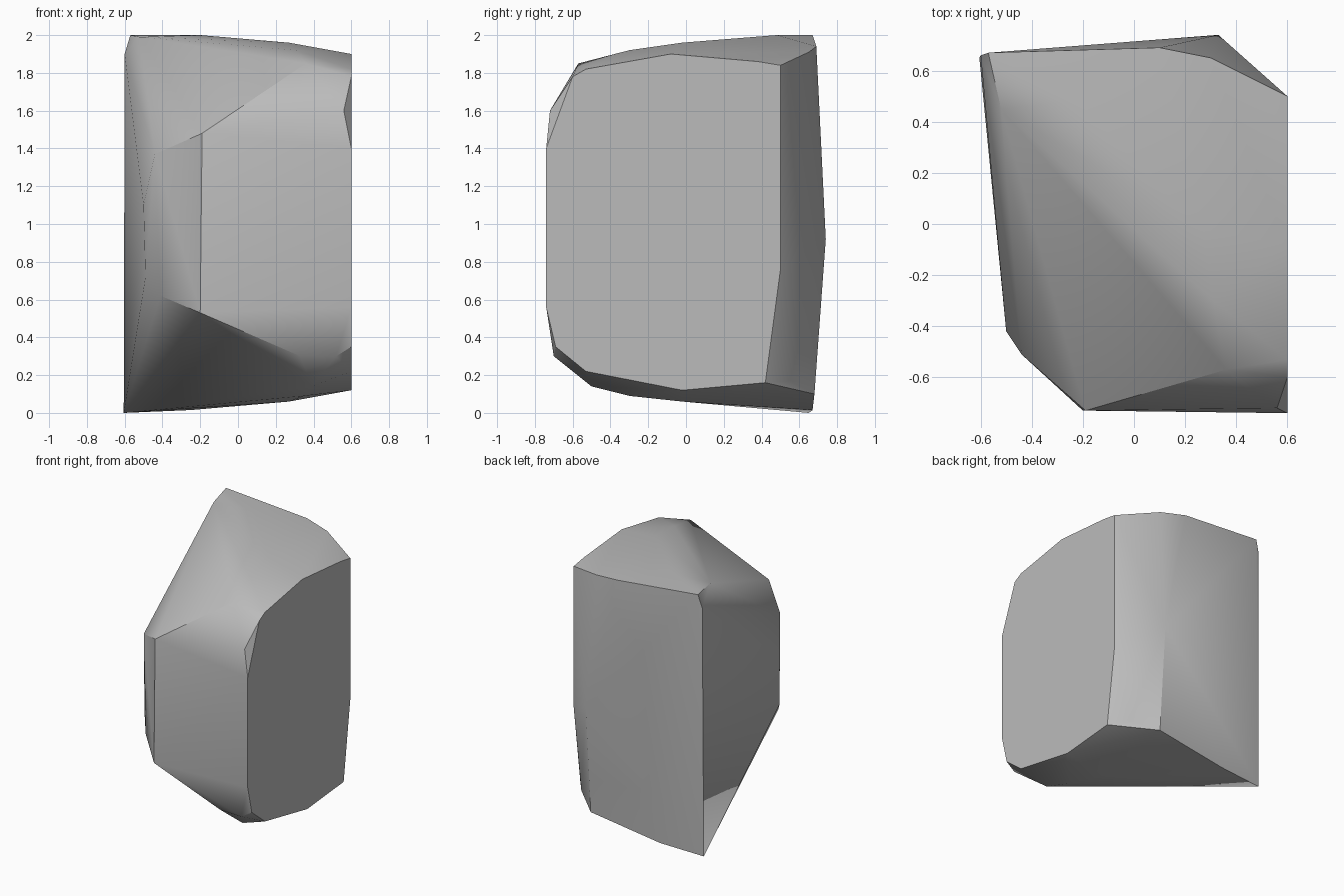
import bpy
import bmesh

cube = bpy.data.objects.get("Cube")
if cube:
    bpy.data.objects.remove(cube, do_unlink=True)

# Stone colour
stone = bpy.data.materials.new("stone grey")
stone.use_nodes = True
grey = (0.5, 0.5, 0.5, 1)
stone.diffuse_color = grey
stone.node_tree.nodes["Principled BSDF"].inputs["Base Color"].default_value = grey

SIDE = 0.6
# Outline (y, z) of the flat split side
split_side = [(-.74, 1.4), (-.6, 1.78), (-.53, 1.82), (-.08, 1.9), (.38, 1.86), (.5, 1.84),
              (.5, .76), (.42, .16), (-.02, .12), (-.53, .22), (-.69, .35), (-.74, .56)]
corners = [(SIDE, y, z) for y, z in split_side]

# Crown: domed top and its back rim
corners += [(-.57, .67, 2), (-.52, .45, 1.99), (-.2, .48, 2), (.27, -.02, 1.96),
            (.31, -.3, 1.92), (.36, -.57, 1.85), (.54, .51, 1.84), (.3, .65, 1.91),
            (.1, .69, 1.94)]
# Front face and its chamfered corner
corners += [(-.19, -.73, 1.48), (-.2, -.73, .53), (.56, -.72, 1.6), (.33, -.69, .3),
            (.52, -.7, .3), (-.44, -.51, 1.37), (-.41, -.53, .62)]
# Narrow side
corners += [(-.5, -.42, 1.1), (-.49, -.43, .72), (-.6, .66, 1.9), (-.605, .65, 0)]
# Bulging back
corners += [(.33, .74, .92), (.33, .68, .1), (.5, .55, .17)]
# Sloping underside
corners += [(-.25, .67, .015), (.27, -.02, .06), (.35, -.3, .09), (.39, -.5, .14)]

# Wrap the corners into one solid boulder
bm = bmesh.new()
for corner in corners:
    bm.verts.new(corner)
bmesh.ops.convex_hull(bm, input=bm.verts[:])
bmesh.ops.delete(bm, geom=[v for v in bm.verts if not v.link_faces], context='VERTS')
bmesh.ops.recalc_face_normals(bm, faces=bm.faces[:])
mesh = bpy.data.meshes.new("boulder")
bm.to_mesh(mesh)
bm.free()
mesh.materials.append(stone)
boulder = bpy.data.objects.new("boulder", mesh)
bpy.context.collection.objects.link(boulder)

# Soft facets with crisp main edges
bpy.ops.object.select_all(action='DESELECT')
boulder.select_set(True)
bpy.context.view_layer.objects.active = boulder
bpy.ops.object.shade_smooth_by_angle(angle=0.6)
